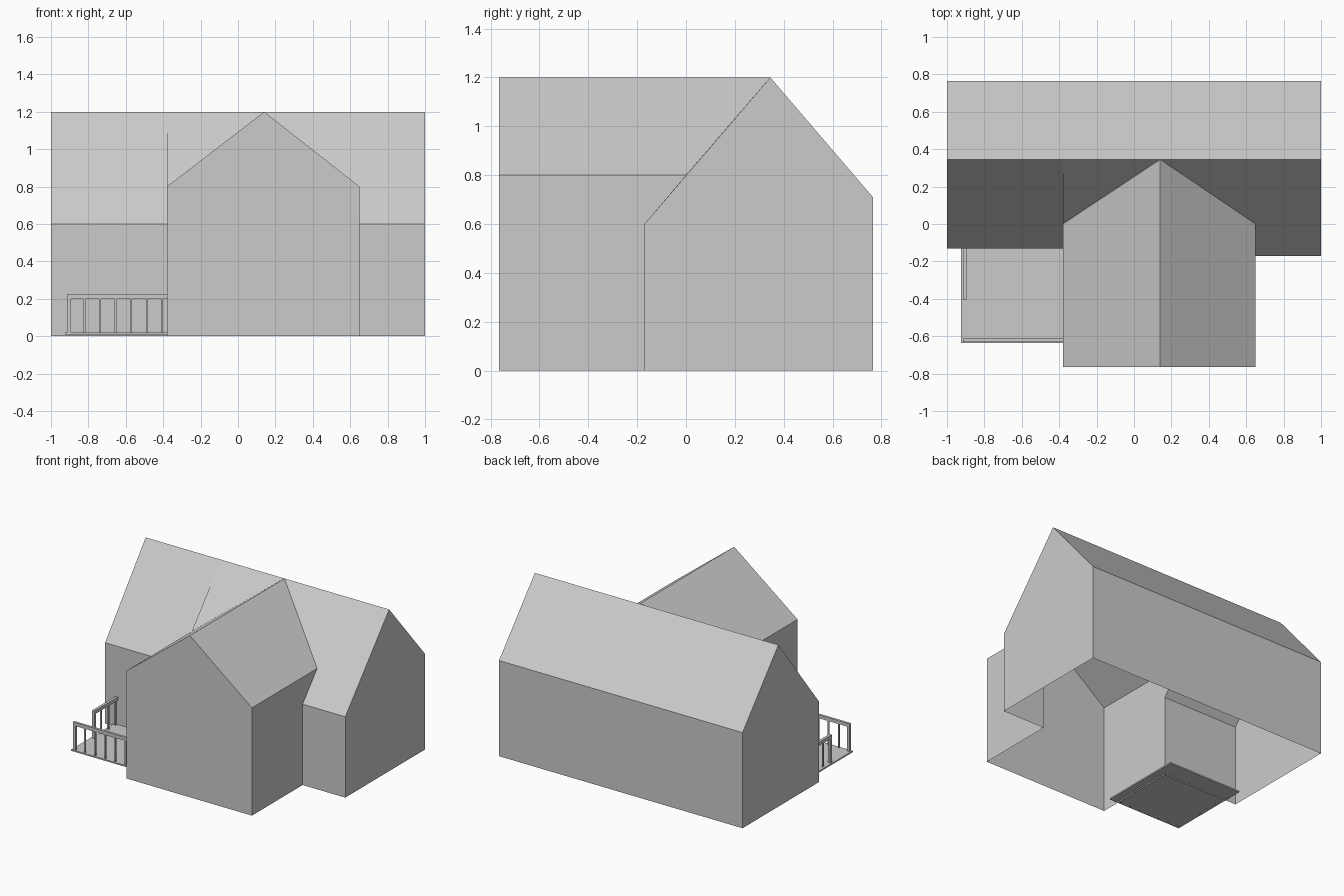
import bpy
import bmesh
from mathutils import Vector

cube = bpy.data.objects.get("Cube")
if cube:
    bpy.data.objects.remove(cube, do_unlink=True)

grey = bpy.data.materials.new("plain_grey")
grey.use_nodes = True
GREY = (0.6, 0.6, 0.6, 1)
grey.diffuse_color = GREY
grey.node_tree.nodes["Principled BSDF"].inputs["Base Color"].default_value = GREY


def finish(name, bm):
    mesh = bpy.data.meshes.new(name)
    bm.to_mesh(mesh)
    bm.free()
    mesh.materials.append(grey)
    obj = bpy.data.objects.new(name, mesh)
    bpy.context.collection.objects.link(obj)
    return obj


def shell(name, polygons):
    """Thin open sheet whose faces point away from the middle of the house."""
    bm = bmesh.new()
    for points in polygons:
        bm.faces.new([bm.verts.new(p) for p in points])
    bm.normal_update()
    middle = Vector((0.14, 0.2, 0.5))
    for face in bm.faces:
        if face.normal.dot(face.calc_center_median() - middle) < 0:
            face.normal_flip()
    bmesh.ops.remove_doubles(bm, verts=bm.verts, dist=0.0005)
    return finish(name, bm)


def add_box(bm, low, high):
    verts = bmesh.ops.create_cube(bm, size=1)["verts"]
    for v in verts:
        v.co = [a + (b - a) * (c + 0.5) for a, b, c in zip(low, high, v.co)]


# Shared house dimensions
LEFT, RIGHT = -1.0, 1.0
WING_L, WING_M, WING_R = -0.38, 0.14, 0.65
WING_FRONT, VALLEY = -0.765, 0.0
FRONT_L, FRONT_R = -0.13, -0.17
RIDGE_Y, BACK = 0.345, 0.765
EAVE, WING_EAVE, BACK_EAVE, RIDGE = 0.6, 0.8, 0.71, 1.2


def gable_end(x, front):
    return [(x, front, 0), (x, front, EAVE), (x, RIDGE_Y, RIDGE),
            (x, BACK, BACK_EAVE), (x, BACK, 0)]


def front_wall(x0, x1, y):
    return [(x0, y, 0), (x1, y, 0), (x1, y, EAVE), (x0, y, EAVE)]


# Main block, open underneath and towards the wing
shell("main_walls", [
    gable_end(LEFT, FRONT_L),
    gable_end(RIGHT, FRONT_R),
    front_wall(LEFT, WING_L, FRONT_L),
    front_wall(WING_R, RIGHT, FRONT_R),
    [(LEFT, BACK, 0), (RIGHT, BACK, 0), (RIGHT, BACK, BACK_EAVE), (LEFT, BACK, BACK_EAVE)],
])

valley_l = (WING_L, VALLEY, WING_EAVE)
valley_r = (WING_R, VALLEY, WING_EAVE)
peak = (WING_M, RIDGE_Y, RIDGE)
seam_top = (WING_L, RIDGE_Y, RIDGE)
shell("main_roof", [
    [(LEFT, BACK, BACK_EAVE), (RIGHT, BACK, BACK_EAVE),
     (RIGHT, RIDGE_Y, RIDGE), (LEFT, RIDGE_Y, RIDGE)],
    [(LEFT, FRONT_L, EAVE), (WING_L, FRONT_L, EAVE), seam_top, (LEFT, RIDGE_Y, RIDGE)],
    [valley_l, peak, seam_top],
    [(WING_R, FRONT_R, EAVE), (RIGHT, FRONT_R, EAVE),
     (RIGHT, RIDGE_Y, RIDGE), peak, valley_r],
])

# Front wing
shell("wing_walls", [
    [(WING_L, WING_FRONT, 0), (WING_R, WING_FRONT, 0), (WING_R, WING_FRONT, WING_EAVE),
     (WING_M, WING_FRONT, RIDGE), (WING_L, WING_FRONT, WING_EAVE)],
    [(WING_L, WING_FRONT, 0), (WING_L, FRONT_L, 0), (WING_L, FRONT_L, EAVE),
     seam_top, valley_l, (WING_L, WING_FRONT, WING_EAVE)],
    [(WING_R, WING_FRONT, 0), (WING_R, FRONT_R, 0), (WING_R, FRONT_R, EAVE),
     valley_r, (WING_R, WING_FRONT, WING_EAVE)],
])
shell("wing_roof", [
    [(x, WING_FRONT, WING_EAVE), (WING_M, WING_FRONT, RIDGE), peak, (x, VALLEY, WING_EAVE)]
    for x in (WING_L, WING_R)
])

# Porch deck
bm = bmesh.new()
add_box(bm, (-0.925, -0.635, 0.01), (-0.32, 0, 0.02))
finish("porch_deck", bm)

# Railings: handrail, end post and thin balusters
BASE, RAIL_LOW, RAIL_TOP = 0.008, 0.2, 0.225
STEP, THIN = 0.083, 0.005

bm = bmesh.new()
add_box(bm, (-0.915, -0.63, RAIL_LOW), (WING_L, -0.612, RAIL_TOP))
add_box(bm, (-0.915, -0.63, BASE), (-0.892, -0.612, RAIL_LOW))
for i in range(1, 7):
    x = -0.903 + i * STEP
    add_box(bm, (x - THIN, -0.626, BASE), (x + THIN, -0.616, RAIL_LOW))
finish("front_railing", bm)

bm = bmesh.new()
add_box(bm, (-0.915, -0.405, RAIL_LOW), (-0.895, FRONT_L, RAIL_TOP))
add_box(bm, (-0.915, -0.405, BASE), (-0.895, -0.385, RAIL_LOW))
for i in range(1, 4):
    y = -0.395 + i * STEP
    add_box(bm, (-0.91, y - THIN, BASE), (-0.9, y + THIN, RAIL_LOW))
finish("side_railing", bm)
